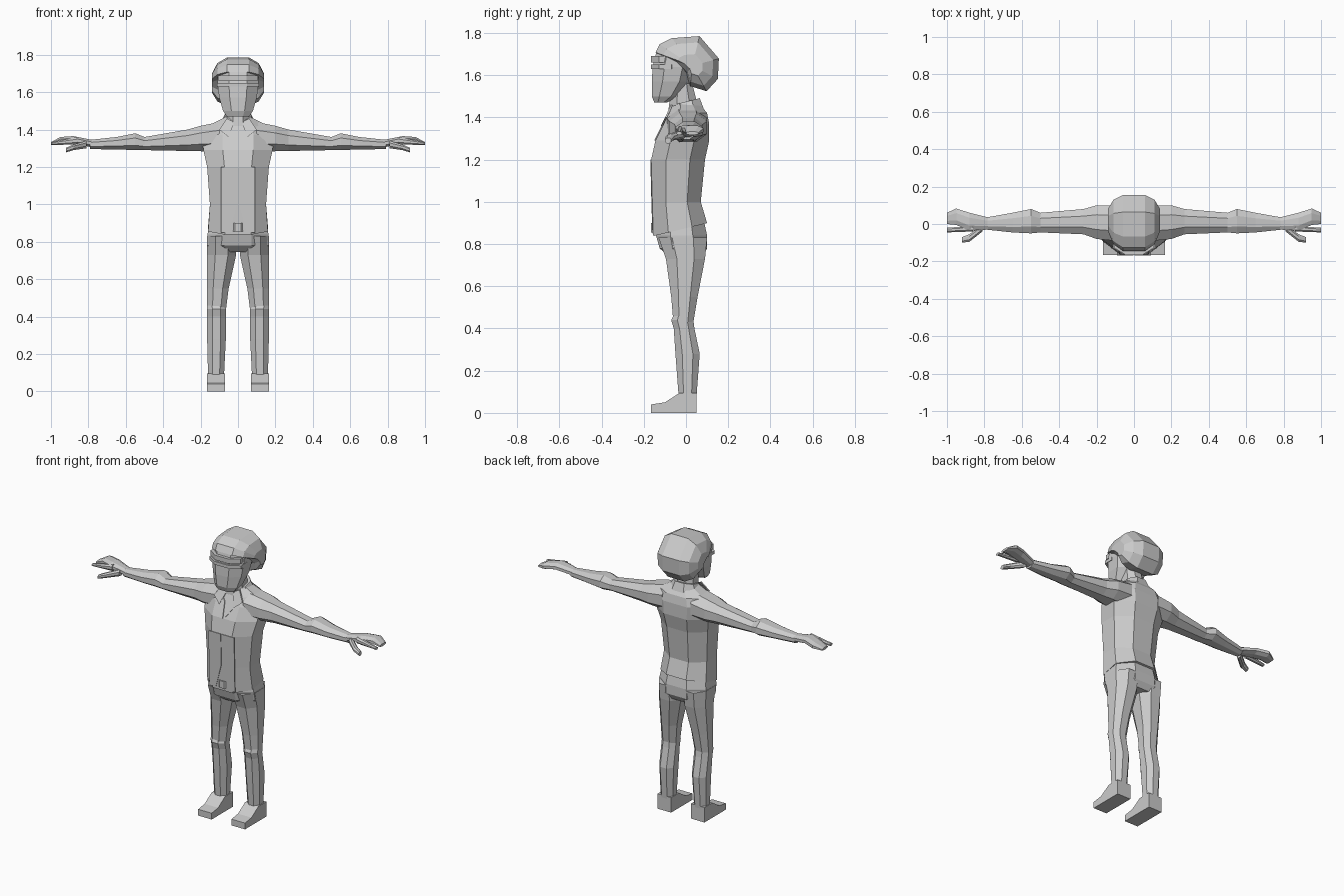
import bpy
import bmesh
from mathutils import Vector

cube = bpy.data.objects.get("Cube")
if cube:
    bpy.data.objects.remove(cube, do_unlink=True)

colour = (.6, .6, .6, 1)
grey = bpy.data.materials.new("plain grey")
grey.use_nodes = True
grey.diffuse_color = colour
grey.node_tree.nodes["Principled BSDF"].inputs["Base Color"].default_value = colour


def loft(name, rings, mirrored=False):
    """Skin a closed flat-shaded body over rings that share one point count."""
    bm = bmesh.new()
    loops = [[bm.verts.new(point) for point in ring] for ring in rings]
    for lower, upper in zip(loops, loops[1:]):
        for i in range(len(lower)):
            bm.faces.new((lower[i - 1], lower[i], upper[i], upper[i - 1]))
    bm.faces.new(loops[0])
    bm.faces.new(loops[-1])
    bmesh.ops.recalc_face_normals(bm, faces=bm.faces)
    mesh = bpy.data.meshes.new(name)
    bm.to_mesh(mesh)
    bm.free()
    mesh.materials.append(grey)
    body = bpy.data.objects.new(name, mesh)
    bpy.context.collection.objects.link(body)
    if mirrored:
        body.modifiers.new("other side", "MIRROR")


def chamfered(left, right, front, back, cut=.28):
    """Rectangle with its corners cut off by a share of each side."""
    across, along = (right - left) * cut, (back - front) * cut
    return [(left + across, front), (right - across, front),
            (right, front + along), (right, back - along),
            (right - across, back), (left + across, back),
            (left, back - along), (left, front + along)]


def level(z, half, front, back, tilt=0):
    """Horizontal ring, even about the middle, raised toward the back by tilt."""
    return [(x, y, z + tilt * y) for x, y in chamfered(-half, half, front, back)]


def leg_ring(z, inner, front, back, outer=.165):
    return [(x, y, z) for x, y in chamfered(inner, outer, front, back)]


def arm_ring(x, front, back, top):
    """Upright ring; the underside rises slowly toward the wrist."""
    underside = 1.28 + x * .02
    return [(x, y, z) for y, z in chamfered(front, back, underside, top)]


def finger_ring(x, front, back, middle, thick=.04):
    bottom, top = middle - thick / 2, middle + thick / 2
    return [(x, y, z) for y, z in chamfered(front, back, bottom, top)]


def block(name, bottom, top, half, front, back):
    loft(name, [level(z, half, front, back) for z in (bottom, top)])


# Jacket body, with the hem higher at the back
hem = level(z=.875, half=.16, front=-.155, back=.1, tilt=.24)
waist = level(z=1, half=.15, front=-.16, back=.07)
ribs = level(z=1.2, half=.165, front=-.165, back=.09)
armpits = level(z=1.29, half=.185, front=-.145, back=.11)
shoulders = level(z=1.37, half=.19, front=-.105, back=.11)
shoulder_tops = level(z=1.42, half=.16, front=-.08, back=.1)
neckline = level(z=1.465, half=.07, front=-.06, back=.065)
torso = [hem, waist, ribs, armpits, shoulders, shoulder_tops, neckline]
loft("jacket", torso)


def chest_y(z):
    """Depth of the jacket's front at a height."""
    for lower, upper in zip(torso, torso[1:]):
        start, end = Vector(lower[0]), Vector(upper[0])
        if z <= end.z:
            return start.lerp(end, (z - start.z) / (end.z - start.z)).y


def chest_plate(name, outline, lift):
    """Thin plate lying on the front of the jacket, on both sides."""
    loft(name, [[(x, chest_y(z) - out, z) for x, z in outline]
                for out in (0, lift)], mirrored=True)


# Jacket fronts, lapels, collar and belt buckle
chest_plate("jacket_front", [(.004, 1.2), (.004, 1), (.045, .85), (.09, .85), (.09, 1.2)], lift=.004)
chest_plate("lapel", [(.004, 1.29), (.05, 1.36), (.06, 1.42), (.02, 1.38)], lift=.006)
chest_plate("collar_point", [(.02, 1.44), (.06, 1.46), (.1, 1.4), (.05, 1.36)], lift=.009)
loft("collar", [
    level(z=1.43, half=.095, front=-.085, back=.085, tilt=.1),
    level(z=1.475, half=.07, front=-.065, back=.065, tilt=.25),
])
block("belt_buckle", bottom=.855, top=.9, half=.035, front=-.165, back=-.1)

# Trousers: seat, then thigh and shin overlapping at the knee
loft("seat", [
    level(z=.91, half=.15, front=-.135, back=.085),
    level(z=.84, half=.163, front=-.142, back=.1),
    level(z=.78, half=.165, front=-.125, back=.1),
    level(z=.745, half=.13, front=-.085, back=.08),
])
loft("thigh", [
    leg_ring(z=.83, inner=.01, front=-.13, back=.1),
    leg_ring(z=.73, inner=.01, front=-.095, back=.09),
    leg_ring(z=.55, inner=.05, front=-.07, back=.055),
    leg_ring(z=.43, inner=.065, front=-.06, back=.035),
], mirrored=True)
loft("shin", [
    leg_ring(z=.46, inner=.07, front=-.06, back=.03),
    leg_ring(z=.44, inner=.065, front=-.07, back=.035),
    leg_ring(z=.4, inner=.065, front=-.058, back=.04),
    leg_ring(z=.28, inner=.065, front=-.05, back=.065),
    leg_ring(z=.08, inner=.075, front=-.035, back=.05, outer=.16),
], mirrored=True)

# Shoes: one side profile carried across the width of the foot
toe, heel, ankle = -.165, .05, .095
shoe_profile = [(toe, 0), (heel, 0), (heel, ankle), (-.03, ankle), (-.1, .05), (toe, .04)]
loft("shoe", [[(x, y, z) for y, z in shoe_profile] for x in (.07, .165)], mirrored=True)

# Arms, widening at the shoulder and the elbow
loft("arm", [
    arm_ring(x=.1, front=-.09, back=.1, top=1.44),
    arm_ring(x=.2, front=-.08, back=.1, top=1.42),
    arm_ring(x=.27, front=-.055, back=.08, top=1.4),
    arm_ring(x=.5, front=-.045, back=.06, top=1.36),
    arm_ring(x=.55, front=-.05, back=.08, top=1.38),
    arm_ring(x=.65, front=-.045, back=.06, top=1.36),
    arm_ring(x=.79, front=-.03, back=.035, top=1.345),
], mirrored=True)

# Hands: broad palm with joined fingers, a separate forefinger and a thumb
loft("palm_and_fingers", [
    finger_ring(x=.78, front=-.03, back=.035, middle=1.325),
    finger_ring(x=.88, front=-.035, back=.06, middle=1.345),
    finger_ring(x=.95, front=-.005, back=.083, middle=1.34),
    finger_ring(x=1, front=0, back=.06, middle=1.325, thick=.015),
], mirrored=True)
loft("forefinger", [
    finger_ring(x=.86, front=-.04, back=-.01, middle=1.34),
    finger_ring(x=1, front=-.045, back=-.02, middle=1.325, thick=.015),
], mirrored=True)
loft("thumb", [
    finger_ring(x=.81, front=-.04, back=0, middle=1.32),
    finger_ring(x=.88, front=-.095, back=-.055, middle=1.305, thick=.03),
    finger_ring(x=.92, front=-.1, back=-.07, middle=1.29, thick=.025),
], mirrored=True)

# Neck and face
loft("neck", [
    level(z=1.42, half=.06, front=-.085, back=.065),
    level(z=1.58, half=.056, front=-.065, back=.025),
])
loft("face", [
    level(z=1.47, half=.06, front=-.15, back=-.09),
    level(z=1.5, half=.08, front=-.162, back=-.035),
    level(z=1.57, half=.1, front=-.162, back=.02),
    level(z=1.64, half=.11, front=-.158, back=.04),
    level(z=1.72, half=.11, front=-.138, back=.05),
])
block("brow", bottom=1.66, top=1.69, half=.105, front=-.165, back=-.03)
block("eyewear", bottom=1.63, top=1.65, half=.112, front=-.166, back=-.03)

# Hair: one side profile, shrinking by a rounding rule toward each ear
hair_profile = [(-.15, 1.71), (-.13, 1.75), (-.07, 1.78), (.065, 1.79), (.16, 1.68),
                (.155, 1.58), (.1, 1.52), (.02, 1.545), (0, 1.605), (-.07, 1.67)]
hair_middle = Vector((.03, 1.645))
half_head = .147
hair_rings = []
for share in (-.95, -.75, -.4, .4, .75, .95):
    size = (1 - abs(share) ** 3) ** .5
    spots = [hair_middle.lerp(Vector(spot), size) for spot in hair_profile]
    hair_rings.append([(share * half_head, *spot) for spot in spots])
loft("hair", hair_rings)
